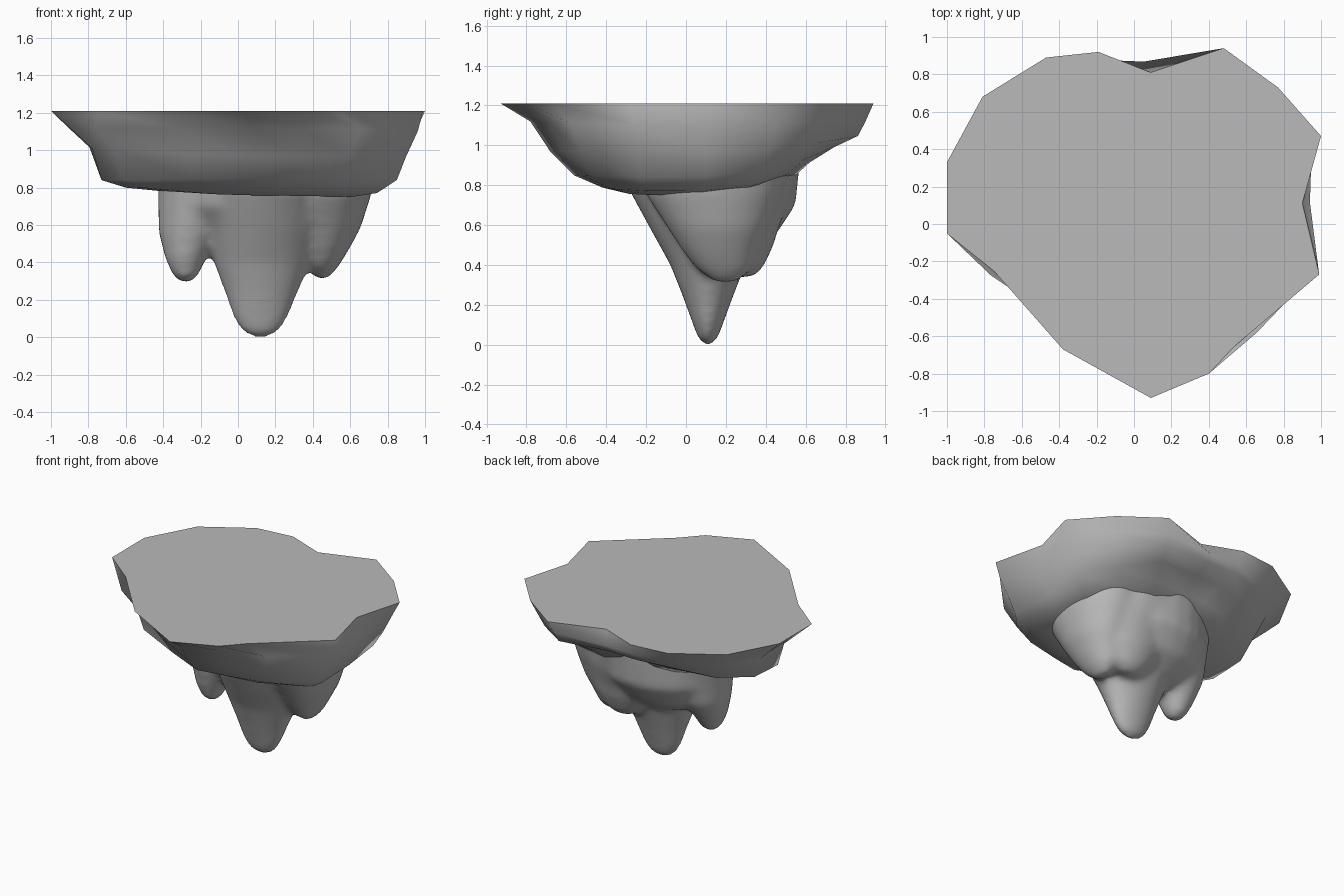
import bpy, bmesh, math

cube = bpy.data.objects.get("Cube")
if cube:
    bpy.data.objects.remove(cube, do_unlink=True)

stone = bpy.data.materials.new("grey stone")
stone.use_nodes = True
GREY = (0.49, 0.49, 0.49, 1)
stone.diffuse_color = GREY
stone.node_tree.nodes["Principled BSDF"].inputs["Base Color"].default_value = GREY

# Flat top outline, counter-clockwise
OUTLINE = [(-1, -.05), (-.75, -.25), (-.38, -.67), (.09, -.93), (.4, -.8), (.53, -.66),
           (.99, -.27), (.9, .11), (1, .47), (.77, .73), (.48, .94), (.09, .81),
           (-.19, .92), (-.47, .89), (-.81, .68), (-1, .33)]
# Corners where the underside bulges past the rim (x factor, y factor)
BULGES = {1: (1.15, 1.25), 5: (1.4, 1), 6: (1.03, 1.03), 7: (1.1, 1.1), 11: (.6, 1.12)}

# Underside rings: (reach, height) toward the front, back, low-x and high-x side
RINGS = [((.78, 1.12), (.89, 1.12), (.89, 1.11), (.95, 1.1)),
         ((.68, .97), (.86, 1.07), (.78, 1.01), (.89, .96)),
         ((.56, .85), (.72, 1.03), (.73, .84), (.85, .84)),
         ((.42, .79), (.59, .95), (.6, .8), (.75, .77)),
         ((.28, .76), (.54, .88), (.4, .78), (.62, .75))]


def underside_ring(ring):
    front, back, low_x, high_x = ring
    points = []
    for i, (x, y) in enumerate(OUTLINE):
        w = x * x / (x * x + y * y)
        sx = high_x if x > 0 else low_x
        sy = back if y > 0 else front
        reach = w * sx[0] + (1 - w) * sy[0] / .93
        bx, by = BULGES.get(i, (1, 1))
        points.append((x * reach * bx, y * reach * by, w * sx[1] + (1 - w) * sy[1]))
    return points


def loft(bm, rings):
    loops = [[bm.verts.new(p) for p in ring] for ring in rings]
    for a, b in zip(loops, loops[1:]):
        for i in range(len(a)):
            j = (i + 1) % len(a)
            bm.faces.new((a[i], a[j], b[j], b[i]))
    bm.faces.new(loops[0])
    bm.faces.new(loops[-1])


def hanging_mass(bm, sections, sides=24):
    # Each section: centre x, centre y, height, half width, half depth
    loft(bm, [[(cx + rx * math.cos(math.tau * k / sides),
                cy + ry * math.sin(math.tau * k / sides), z) for k in range(sides)]
              for cx, cy, z, rx, ry in sections])


def finish(bm, name):
    bmesh.ops.recalc_face_normals(bm, faces=bm.faces)
    mesh = bpy.data.meshes.new(name)
    bm.to_mesh(mesh)
    bm.free()
    mesh.materials.append(stone)
    obj = bpy.data.objects.new(name, mesh)
    bpy.context.collection.objects.link(obj)
    bpy.ops.object.select_all(action='DESELECT')
    obj.select_set(True)
    bpy.context.view_layer.objects.active = obj
    return obj


# Plateau: crisp flat top with a bowl-like underside
bm = bmesh.new()
loft(bm, [[(x, y, 1.21) for x, y in OUTLINE]] + [underside_ring(r) for r in RINGS])
finish(bm, "plateau")
bpy.ops.object.shade_smooth_by_angle(angle=math.radians(75))

# Hanging rock: core, long spike, small hook and a diagonal wedge fused softly
bm = bmesh.new()
hanging_mass(bm, [(.05, .2, .45, .2, .12), (.05, .2, .55, .36, .25),
                  (.08, .18, .7, .47, .37), (.1, .16, .98, .5, .42)])
hanging_mass(bm, [(.12, .11, 0, .05, .02), (.12, .11, .03, .1, .05), (.12, .11, .1, .145, .075),
                  (.125, .11, .25, .2, .13), (.13, .11, .4, .26, .19),
                  (.14, .1, .58, .31, .28), (.15, .1, .8, .36, .4)])
hanging_mass(bm, [(-.28, .1, .29, .03, .03), (-.28, .1, .33, .07, .08),
                  (-.28, .11, .42, .11, .13), (-.26, .14, .56, .165, .2),
                  (-.25, .15, .88, .18, .28)])
hanging_mass(bm, [(.45, .2, .31, .03, .06), (.45, .19, .38, .09, .14),
                  (.46, .17, .47, .135, .19), (.47, .16, .58, .185, .25),
                  (.46, .14, .75, .25, .34), (.46, .14, .95, .29, .4)])
hanging_mass(bm, [(.3, .3, .34, .06, .04), (.3, .29, .39, .14, .1), (.29, .27, .5, .24, .17),
                  (.28, .25, .6, .3, .22), (.25, .22, .75, .38, .31), (.22, .2, .95, .42, .38)])
rock = finish(bm, "hanging_rock")
remesh = rock.modifiers.new("fuse", 'REMESH')
remesh.mode = 'VOXEL'
remesh.voxel_size = .022
soften = rock.modifiers.new("soften", 'SMOOTH')
soften.factor = .5
soften.iterations = 14
for modifier in ("fuse", "soften"):
    bpy.ops.object.modifier_apply(modifier=modifier)
bpy.ops.object.shade_smooth()
